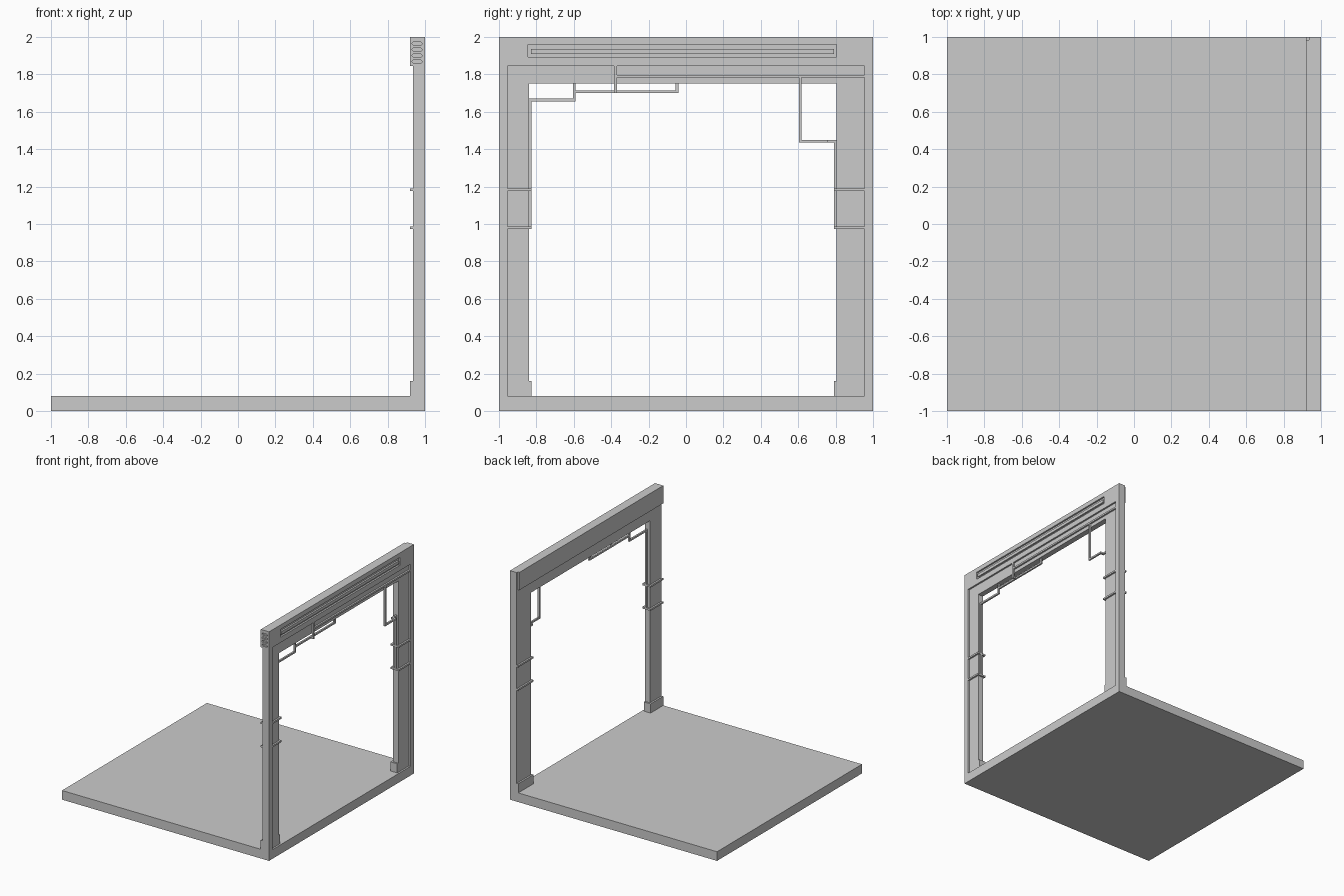
import bpy, bmesh
from mathutils import Vector

if "Cube" in bpy.data.objects:
    bpy.data.objects.remove(bpy.data.objects["Cube"])


def make(name, bm):
    bmesh.ops.recalc_face_normals(bm, faces=bm.faces[:])
    me = bpy.data.meshes.new(name)
    bm.to_mesh(me)
    bm.free()
    ob = bpy.data.objects.new(name, me)
    bpy.context.collection.objects.link(ob)
    return ob


def extrude_y(name, profile, y0, y1):
    """Extrude a closed (x, z) profile along y."""
    bm = bmesh.new()
    f = bm.faces.new([bm.verts.new((x, y0, z)) for x, z in profile])
    r = bmesh.ops.extrude_face_region(bm, geom=[f])
    vs = [v for v in r["geom"] if isinstance(v, bmesh.types.BMVert)]
    bmesh.ops.translate(bm, verts=vs, vec=(0, y1 - y0, 0))
    return make(name, bm)


def box(name, x, y, z):
    return extrude_y(name, [(x[0], z[0]), (x[1], z[0]), (x[1], z[1]), (x[0], z[1])], *y)


def cut(target, cutter):
    m = target.modifiers.new("cut", 'BOOLEAN')
    m.operation, m.solver, m.object = 'DIFFERENCE', 'EXACT', cutter
    bpy.context.view_layer.objects.active = target
    bpy.ops.object.modifier_apply(modifier=m.name)
    bpy.data.objects.remove(cutter)


T = 0.015                       # trim and conduit thickness
FACE = (1 - T, 1)               # outer conduit layer
MID = (0.958, 0.958 + T)        # conduits inside the opening

# floor, wall and thick header as one L-shaped section
room = extrude_y("floor_and_door_wall", [
    (-1, 0), (1, 0), (1, 2), (0.92, 2), (0.92, 1.845),
    (0.935, 1.845), (0.935, 0.08), (-1, 0.08)], -1, 1)

# doorway, outer recessed panel, header groove, header end notch
cut(room, box("cut_door", (0.9, 1.1), (-0.84, 0.805), (0.08, 1.75)))
cut(room, box("cut_panel", (1 - T, 1.1), (-0.955, 0.955), (0.08, 1.845)))
cut(room, box("cut_groove", (1 - T, 1.1), (-0.845, 0.805), (1.892, 1.96)))
cut(room, box("cut_notch", (0.9, 0.935), (1 - T, 1.1), (1.845, 2.1)))

# rounded vent slots on the header's front end
for i in range(4):
    zc, r, c = 1.868 + i * 0.032, 0.009, 0.007
    x0, x1 = 0.931, 0.985
    prof = [(x0 + c, zc - r), (x1 - c, zc - r), (x1, zc - r + c), (x1, zc + r - c),
            (x1 - c, zc + r), (x0 + c, zc + r), (x0, zc + r - c), (x0, zc - r + c)]
    cut(room, extrude_y("cut_vent", prof, -1.1, -1 + T))

# long strip inside the header groove
box("header_strip", FACE, (-0.83, 0.79), (1.91, 1.936))

# pillar bases and bands that wrap the inside faces
for side, inner, edge, recess in (("front", -0.84, -1, -0.955), ("back", 0.805, 1, 0.955)):
    tip = inner + (T if edge < 0 else -T)
    ys = sorted((edge, tip))

    def wrap(name, z, x1):
        box(name + "_inside", (0.92, 0.935), ys, z)
        box(name + "_reveal", (0.935, x1), sorted((inner, tip)), z)

    wrap(side + "_base", (0.08, 0.16), 1 - T)
    for n, z in enumerate((0.972, 1.176)):
        wrap(f"{side}_band_{n}", (z, z + T), 1 - T)
        box(f"{side}_band_{n}_outside", FACE, sorted((recess, tip)), (z, z + T))

# square conduits: (x range, y range, z range)
conduits = [
    (FACE, (-0.385, 0.955), (1.782, 1.797)),     # along the lintel
    (FACE, (-0.385, -0.37), (1.70, 1.845)),      # front drop
    ((MID[1], 1 - T), (-0.385, -0.37), (1.70, 1.715)),
    (FACE, (0.603, 0.618), (1.435, 1.782)),      # back drop
    (FACE, (0.618, 0.76), (1.435, 1.45)),
    ((MID[0], 1 - T), (0.745, 0.76), (1.435, 1.45)),
    (MID, (0.76, 0.805), (1.435, 1.45)),
    (MID, (0.79, 0.805), (0.987, 1.435)),        # back pillar riser
    (MID, (-0.605, -0.04), (1.70, 1.715)),       # under the lintel
    (MID, (-0.055, -0.04), (1.715, 1.75)),
    (MID, (-0.605, -0.59), (1.715, 1.75)),
    (MID, (-0.605, -0.59), (1.655, 1.70)),
    (MID, (-0.84, -0.605), (1.655, 1.67)),
    (MID, (-0.84, -0.825), (0.987, 1.655)),      # front pillar riser
]
for i, (x, y, z) in enumerate(conduits):
    box(f"conduit_{i}", x, y, z)
